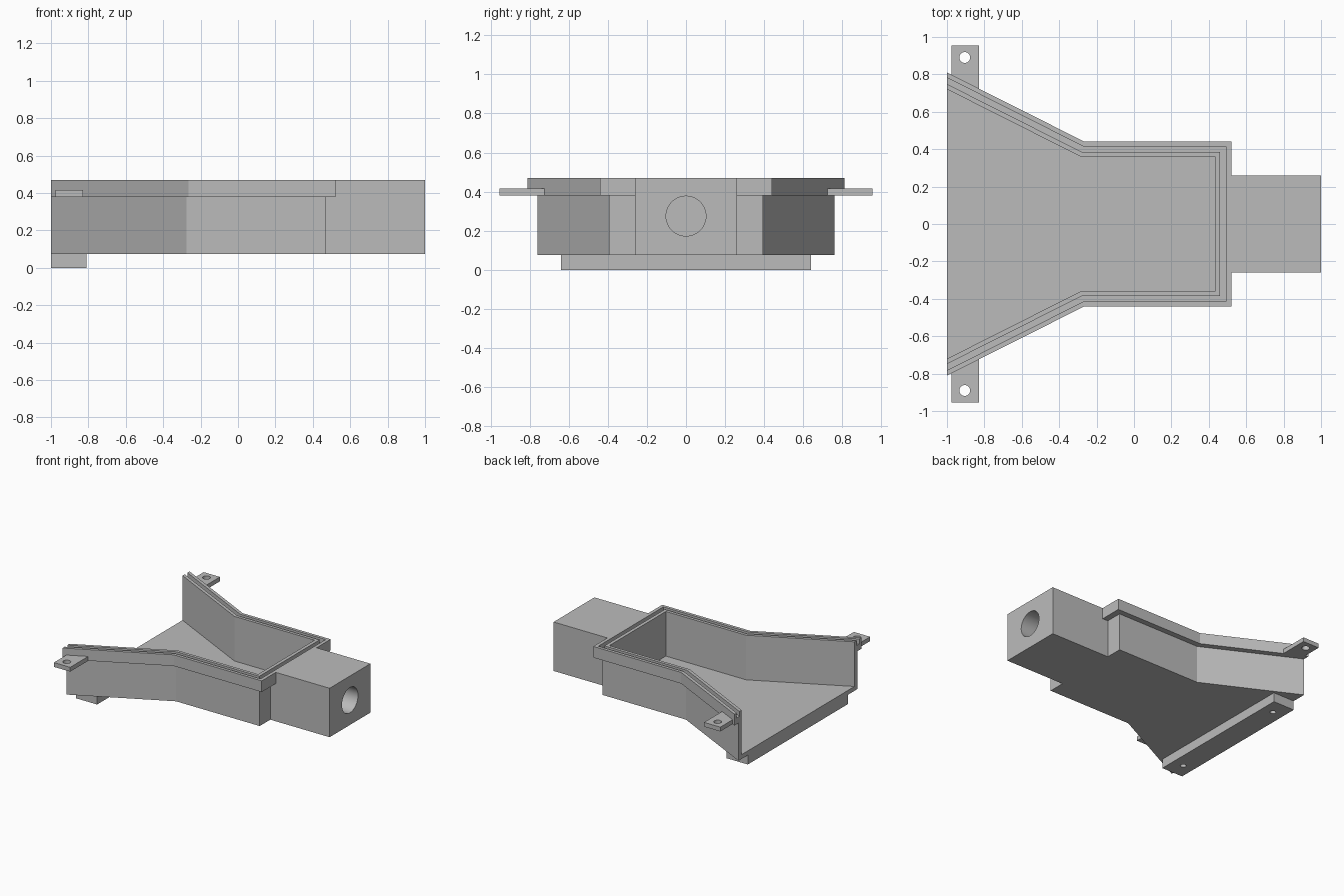
import bpy
import bmesh
from mathutils import Matrix

cube = bpy.data.objects.get("Cube")
if cube:
    bpy.data.objects.remove(cube, do_unlink=True)

grey = bpy.data.materials.new("plain grey")
grey.use_nodes = True
GREY = (0.5, 0.5, 0.5, 1)
grey.diffuse_color = GREY
grey.node_tree.nodes["Principled BSDF"].inputs["Base Color"].default_value = GREY


def make_object(name, bm):
    bmesh.ops.recalc_face_normals(bm, faces=bm.faces)
    mesh = bpy.data.meshes.new(name)
    bm.to_mesh(mesh)
    bm.free()
    mesh.materials.append(grey)
    obj = bpy.data.objects.new(name, mesh)
    bpy.context.collection.objects.link(obj)
    return obj


def loft(name, sections):
    """Join matching closed sections in order and cap both ends."""
    bm = bmesh.new()
    rows = [[bm.verts.new(p) for p in s] for s in sections]
    n = len(rows[0])
    for a, b in zip(rows, rows[1:]):
        for i in range(n):
            j = (i + 1) % n
            bm.faces.new((a[i], a[j], b[j], b[i]))
    bm.faces.new(rows[0])
    bm.faces.new(rows[-1])
    return make_object(name, bm)


def box(name, x, y, z):
    corners = [(x[0], y[0]), (x[1], y[0]), (x[1], y[1]), (x[0], y[1])]
    return loft(name, [[(px, py, h) for px, py in corners] for h in z])


def drill(obj, centre, radius, depth, axis="Z"):
    """Cut a round hole centred on the given point."""
    bm = bmesh.new()
    turn = Matrix.Rotation(1.5707963, 4, "Y") if axis == "X" else Matrix()
    bmesh.ops.create_cone(bm, cap_ends=True, segments=48, radius1=radius,
                          radius2=radius, depth=depth,
                          matrix=Matrix.Translation(centre) @ turn)
    cutter = make_object("hole_cutter", bm)
    cutter.hide_render = True
    mod = obj.modifiers.new("hole", "BOOLEAN")
    mod.operation = "DIFFERENCE"
    mod.solver = "EXACT"
    mod.object = cutter
    bpy.context.view_layer.objects.active = obj
    bpy.ops.object.modifier_apply(modifier=mod.name)
    bpy.data.objects.remove(cutter, do_unlink=True)


def outline(d):
    """Open funnel outline, inset by d from the rim's outer edge."""
    half = [(-1, 0.81 - 1.12 * d), (-0.265 - 0.25 * d, 0.44 - d),
            (0.52 - 1.1 * d, 0.44 - d)]
    return [(x, -y) for x, y in half] + half[::-1]


# Wall with overhanging grooved rim: (inset, height) profile swept round
BASE, FLOOR, LIP, TOP = 0.075, 0.11, 0.38, 0.47
GROOVE = 0.43
profile = [(0.045, BASE), (0.045, LIP), (0, LIP), (0, TOP), (0.025, TOP),
           (0.025, GROOVE), (0.055, GROOVE), (0.055, TOP), (0.08, TOP),
           (0.08, BASE)]
columns = [[(x, y, z) for x, y in outline(d)] for d, z in profile]
loft("grooved_wall", list(zip(*columns)))

# Floor plate
loft("tray_floor", [[(x, y, z) for x, y in outline(0.08)]
                    for z in (BASE, FLOOR)])

# Outlet block, stepped to fit beneath the rim, with a blind bore
step = [(0.47, BASE), (1, BASE), (1, TOP), (0.52, TOP), (0.52, LIP), (0.47, LIP)]
outlet = loft("outlet_block", [[(x, y, z) for x, z in step]
                               for y in (-0.26, 0.26)])
drill(outlet, (1, 0, 0.275), 0.102, 0.8, "X")

# Mounting tabs and the foot bar's screw holes, mirrored left and right
foot = box("foot_bar", (-1, -0.81), (-0.64, 0.64), (0, BASE))
for side, label in ((1, "back"), (-1, "front")):
    tab = box(label + "_tab", (-0.975, -0.83),
              sorted((0.72 * side, 0.955 * side)), (LIP, 0.415))
    drill(tab, (-0.905, 0.89 * side, 0.4), 0.029, 0.2)
    drill(foot, (-0.905, 0.515 * side, 0), 0.022, 0.13)

# Smooth the bores while keeping every corner crisp
bpy.ops.object.select_all(action="DESELECT")
for obj in (outlet, foot, bpy.data.objects["back_tab"],
            bpy.data.objects["front_tab"]):
    obj.select_set(True)
bpy.ops.object.shade_smooth_by_angle(angle=0.5)
